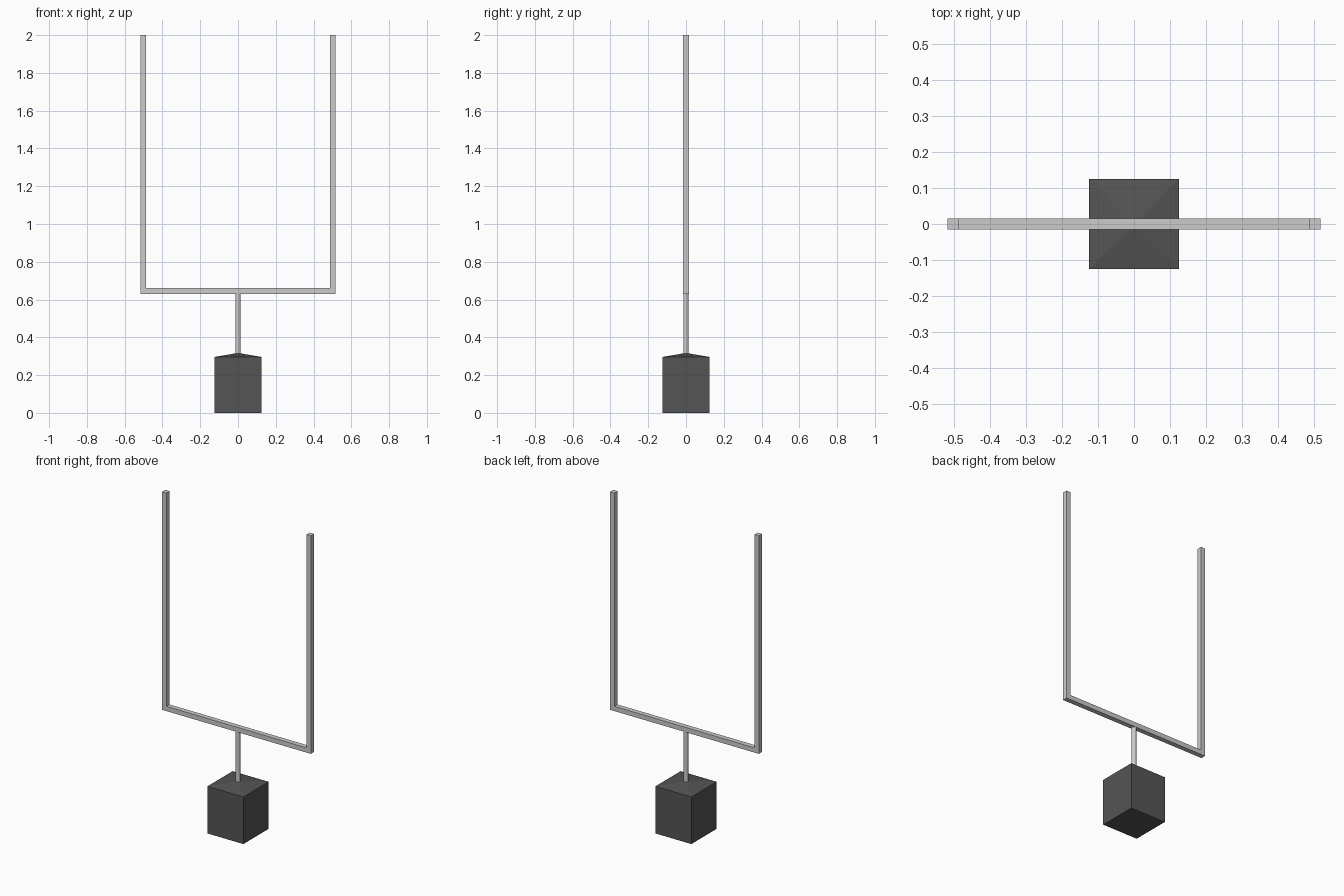
import bpy, bmesh, math

if "Cube" in bpy.data.objects:
    bpy.data.objects.remove(bpy.data.objects["Cube"])


def finish(name, bm, color=None):
    bmesh.ops.recalc_face_normals(bm, faces=bm.faces)
    mesh = bpy.data.meshes.new(name)
    bm.to_mesh(mesh)
    bm.free()
    obj = bpy.data.objects.new(name, mesh)
    bpy.context.collection.objects.link(obj)
    if color:
        mat = bpy.data.materials.new(name + "_dark")
        mat.diffuse_color = color
        mat.use_nodes = True
        mat.node_tree.nodes["Principled BSDF"].inputs["Base Color"].default_value = mat.diffuse_color
        mesh.materials.append(mat)
    return obj


# U-shaped goal frame: crossbar and two uprights from one profile
T = 0.0155
XO, XI, ZB, ZI = 0.517, 0.487, 0.63, 0.66
bm = bmesh.new()
profile = [(-XO, 2), (-XO, ZB), (XO, ZB), (XO, 2), (XI, 2), (XI, ZI), (-XI, ZI), (-XI, 2)]
face = bm.faces.new([bm.verts.new((x, -T, z)) for x, z in profile])
ext = bmesh.ops.extrude_face_region(bm, geom=[face])["geom"]
bmesh.ops.translate(bm, vec=(0, 2 * T, 0), verts=[v for v in ext if isinstance(v, bmesh.types.BMVert)])
finish("goal_frame", bm)

# Round support post
R, N, PEAK = 0.014, 16, 0.315
bm = bmesh.new()
bmesh.ops.create_cone(bm, cap_ends=True, segments=N, radius1=R, radius2=R, depth=ZB - PEAK + 0.01)
bmesh.ops.translate(bm, vec=(0, 0, (ZB + PEAK - 0.01) / 2), verts=bm.verts)
post = finish("support_post", bm)
bpy.context.view_layer.objects.active = post
post.select_set(True)
bpy.ops.object.shade_smooth_by_angle(angle=math.radians(40))

# Base pad: square block whose sloped top blends into the round post
H, TOP = 0.125, 0.296
bm = bmesh.new()
corners = [(H, H), (-H, H), (-H, -H), (H, -H)]
low = [bm.verts.new((x, y, 0)) for x, y in corners]
high = [bm.verts.new((x, y, TOP)) for x, y in corners]
ring = [bm.verts.new((R * math.cos(math.tau * i / N), R * math.sin(math.tau * i / N), PEAK))
        for i in range(N)]
bm.faces.new(low)
bm.faces.new(ring)
q = N // 4
for c in range(4):
    n = (c + 1) % 4
    bm.faces.new((low[c], low[n], high[n], high[c]))
    bm.faces.new((high[c], high[n], ring[(c + 1) * q % N]))
    for i in range(c * q, (c + 1) * q):
        bm.faces.new((high[c], ring[(i + 1) % N], ring[i]))
finish("base_pad", bm, (0.09, 0.09, 0.09, 1))
